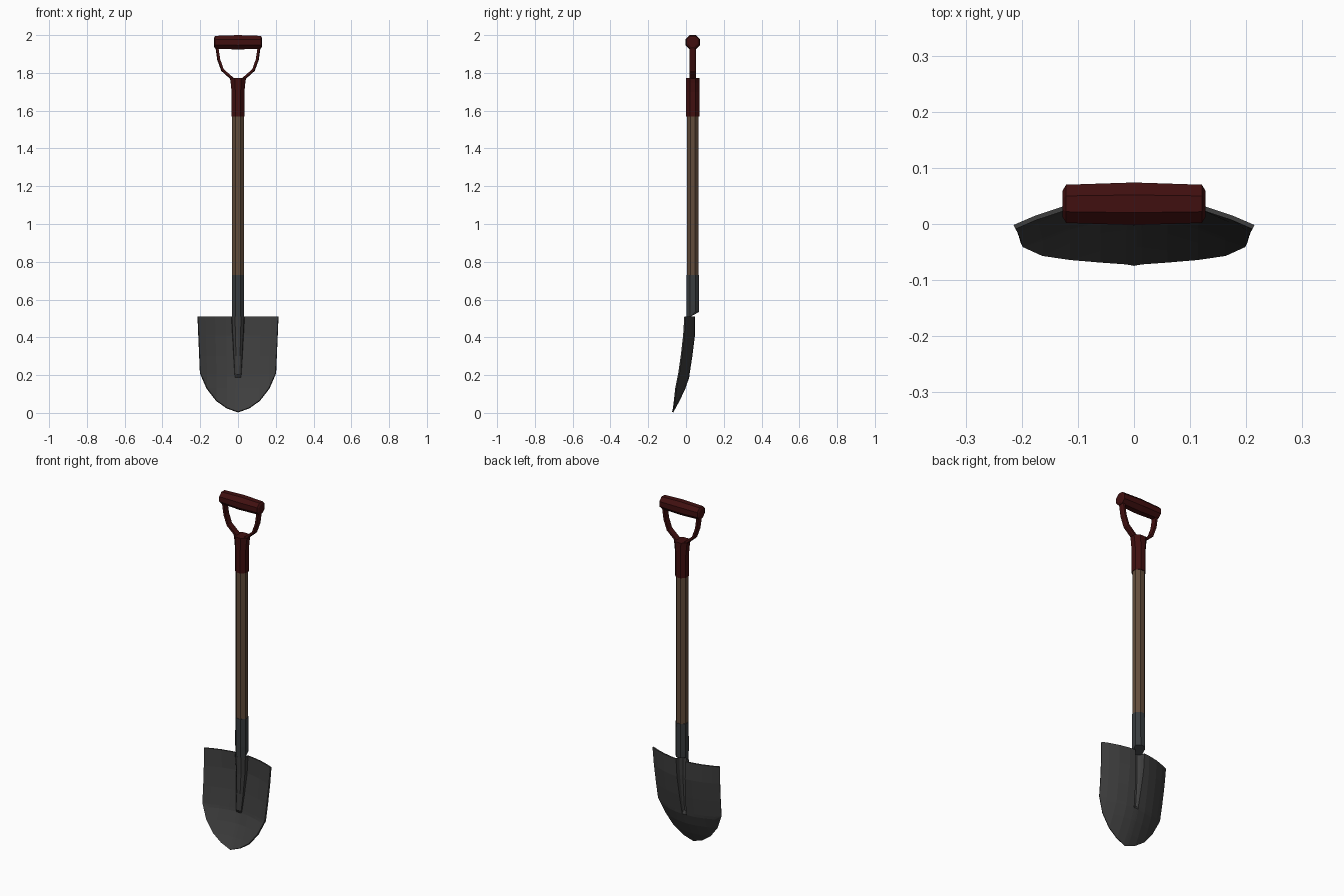
import bpy, bmesh, math
from mathutils import Vector

if "Cube" in bpy.data.objects:
    bpy.data.objects.remove(bpy.data.objects["Cube"])

CY = 0.036  # shaft axis in y


def mat(name, rgb):
    m = bpy.data.materials.new(name)
    m.diffuse_color = (*rgb, 1)
    m.use_nodes = True
    m.node_tree.nodes["Principled BSDF"].inputs["Base Color"].default_value = m.diffuse_color
    return m


RED = mat("dark_red_plastic", (0.052, 0.005, 0.005))
WOOD = mat("brown_wood", (0.12, 0.072, 0.043))
STEEL = mat("blade_steel", (0.048, 0.048, 0.048))
SOCKET = mat("socket_steel", (0.040, 0.045, 0.048))


def finish(name, bm, material):
    bmesh.ops.remove_doubles(bm, verts=bm.verts, dist=0.0004)
    bmesh.ops.recalc_face_normals(bm, faces=bm.faces)
    me = bpy.data.meshes.new(name)
    bm.to_mesh(me)
    bm.free()
    me.materials.append(material)
    ob = bpy.data.objects.new(name, me)
    bpy.context.collection.objects.link(ob)
    return ob


def loft(name, rings, material):
    """Skin a list of closed rings and cap both ends."""
    bm = bmesh.new()
    vs = [[bm.verts.new(p) for p in r] for r in rings]
    n = len(vs[0])
    for a, b in zip(vs, vs[1:]):
        for i in range(n):
            bm.faces.new((a[i], a[(i + 1) % n], b[(i + 1) % n], b[i]))
    bm.faces.new(vs[0])
    bm.faces.new(vs[-1])
    return finish(name, bm, material)


def octagon(rx, ry):
    """Octagon points with flats facing the axes."""
    k = 1 / math.cos(math.pi / 8)
    return [(rx * k * math.cos(a), ry * k * math.sin(a))
            for a in (math.pi / 8 + i * math.pi / 4 for i in range(8))]


def upright(z, rx, ry):
    return [Vector((x, CY + y, z)) for x, y in octagon(rx, ry)]


def lerp(table, t):
    """Piecewise linear lookup in an ascending table."""
    if t <= table[0][0]:
        return table[0][1]
    for (a, va), (b, vb) in zip(table, table[1:]):
        if t <= b:
            return va + (vb - va) * (t - a) / (b - a)
    return table[-1][1]


# wooden shaft
loft("shaft", [upright(0.70, 0.031, 0.031), upright(1.60, 0.031, 0.031)], WOOD)

# steel socket, its back cut off above the blade
low = upright(0.508, 0.032, 0.034)
for p in low:
    if p.y > CY:
        p.z = 0.535
loft("socket", [low, upright(0.57, 0.033, 0.034), upright(0.73, 0.033, 0.033)], SOCKET)

# red collar flaring sideways towards the fork
loft("handle_collar", [upright(z, rx, 0.036) for z, rx in
     ((1.57, 0.034), (1.70, 0.034), (1.75, 0.039), (1.773, 0.043))], RED)

# horizontal hand grip
grip = [(-0.127, 0.024), (-0.121, 0.034), (0, 0.038), (0.121, 0.034), (0.127, 0.024)]
loft("hand_grip", [[Vector((x, CY + a, 1.962 + b)) for a, b in octagon(r, r)]
                   for x, r in grip], RED)

# fork arms: a flat bar swept along a bent path, mirrored
path = [Vector(p) for p in ((0.015, 1.755), (0.038, 1.776), (0.082, 1.815),
                            (0.102, 1.87), (0.113, 1.945))]
for side, label in ((1, "right"), (-1, "left")):
    rings = []
    for i, p in enumerate(path):
        d = (path[min(i + 1, 4)] - path[max(i - 1, 0)]).normalized()
        n = Vector((d.y, -d.x))
        rings.append([Vector((side * (p.x + n.x * o), CY + y, p.y + n.y * o))
                      for o, y in ((0.008, -0.010), (0.008, 0.010), (0.004, 0.017),
                                   (-0.008, 0.017), (-0.008, -0.017), (0.004, -0.017))])
    loft("fork_arm_" + label, rings, RED)

# blade: dished sheet with a pressed ridge in the middle
outline = [(0, 0.004), (0.06, 0.026), (0.115, 0.065), (0.165, 0.13), (0.2, 0.21)]
centre = [(0.004, -0.071), (0.065, -0.038), (0.10, -0.018), (0.18, 0.012),
          (0.30, 0.031), (0.41, 0.045), (0.51, 0.045)]
dish = [(0.13, 1.72), (0.21, 1.36), (0.41, 1.42), (0.51, 1.26)]
ridge = {0: 1.0, 0.014: 0.95, 0.029: 0.55, 0.033: 0.0}
half = list(ridge) + [0.06, 0.115, 0.165, 0.2]
cols = [-x for x in reversed(half[1:])] + half
rows = [0.51, 0.41, 0.30, 0.205, 0.188, 0.13, 0.065, 0.026, 0.004]

bm = bmesh.new()
grid = []
for c in cols:
    line = []
    for r in rows:
        x = abs(c)
        if x in ridge:
            x *= lerp([(0.19, 0.45), (0.51, 1.0)], r)
        z = max(r, lerp(outline, x))
        y = lerp(centre, z) - lerp(dish, z) * x * x
        if r > 0.2:
            y -= ridge.get(abs(c), 0) * lerp([(0.2, 0.014), (0.41, 0.036), (0.51, 0.040)], r)
        if abs(c) not in ridge:
            x *= 1 + 0.065 * max(0, (z - 0.21) / 0.3)
        line.append(bm.verts.new((math.copysign(x, c), y, z)))
    grid.append(line)
for a, b in zip(grid, grid[1:]):
    for i in range(len(rows) - 1):
        bm.faces.new((a[i], a[i + 1], b[i + 1], b[i]))
blade = finish("blade", bm, STEEL)
sol = blade.modifiers.new("thickness", 'SOLIDIFY')
sol.thickness = 0.008
sol.offset = 0
